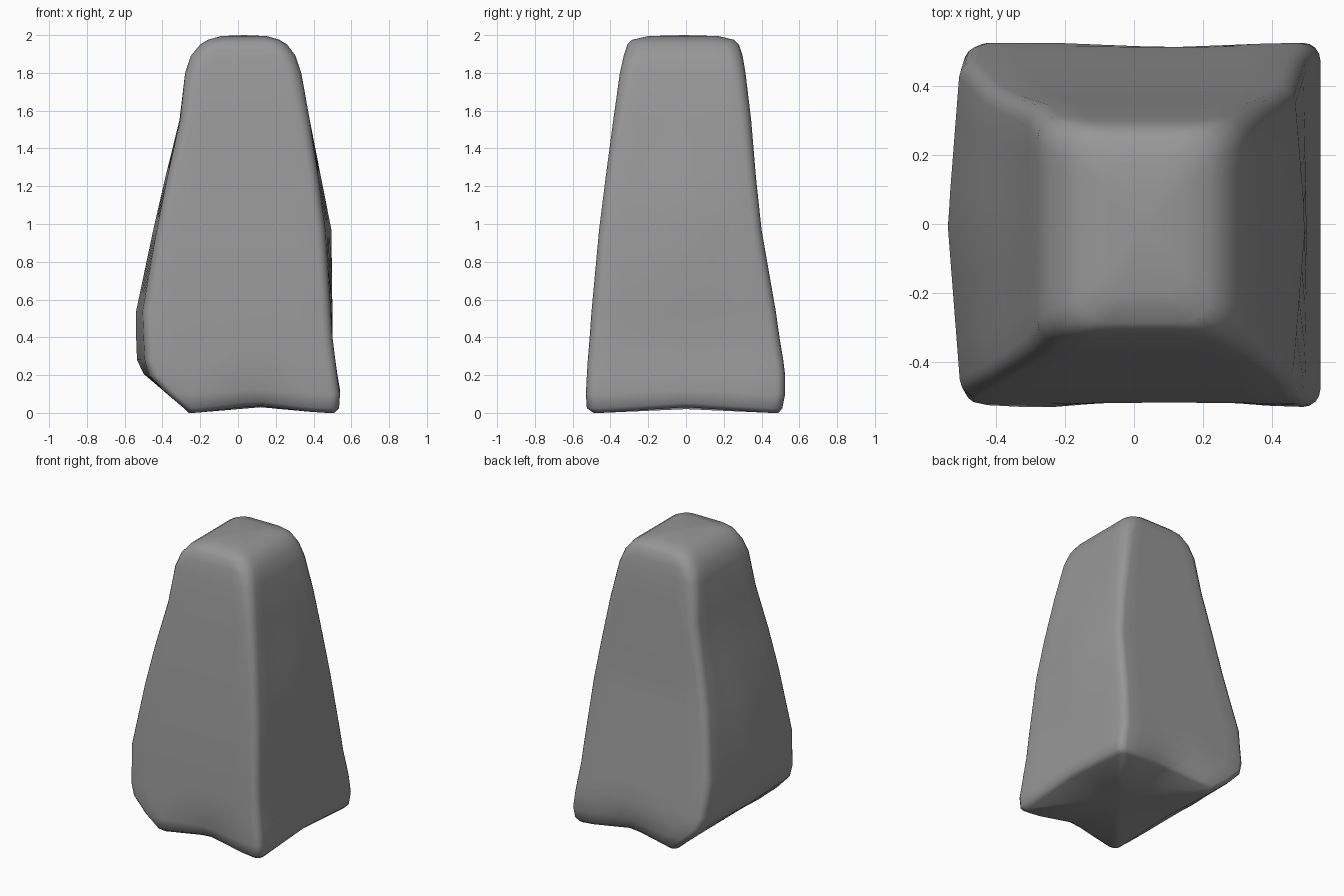
import bpy, bmesh, math

if "Cube" in bpy.data.objects:
    bpy.data.objects.remove(bpy.data.objects["Cube"])

# Outline levels: z, x min, x max, y min, y max, corner radius
LEVELS = [
    (0.00, -0.26, 0.51, -0.49, 0.49, 0.04),
    (0.025, -0.29, 0.535, -0.525, 0.51, 0.05),
    (0.10, -0.39, 0.54, -0.53, 0.525, 0.05),
    (0.20, -0.50, 0.525, -0.525, 0.525, 0.05),
    (0.28, -0.535, 0.515, -0.52, 0.515, 0.05),
    (0.40, -0.54, 0.50, -0.51, 0.495, 0.05),
    (0.54, -0.54, 0.50, -0.50, 0.475, 0.05),
    (0.97, -0.45, 0.497, -0.46, 0.40, 0.05),
    (1.25, -0.385, 0.44, -0.425, 0.37, 0.05),
    (1.55, -0.31, 0.38, -0.385, 0.345, 0.06),
    (1.80, -0.28, 0.335, -0.35, 0.315, 0.07),
    (1.89, -0.25, 0.305, -0.33, 0.30, 0.08),
    (1.95, -0.20, 0.26, -0.31, 0.28, 0.08),
    (1.975, -0.16, 0.22, -0.285, 0.255, 0.08),
    (1.995, -0.09, 0.15, -0.20, 0.17, 0.06),
]
ARC, SIDE = 4, 8


def bump(z, lo, mid, hi):
    """Triangular weight that peaks at mid."""
    if z <= lo or z >= hi:
        return 0.0
    return (z - lo) / (mid - lo) if z < mid else (hi - z) / (hi - mid)


def shape(x, y, z, x0, x1):
    """Bowed flanks, dented front and back feet, arched base edges."""
    v = min(1.0, abs(y) / 0.48)
    if x < 0:
        side = max(0.0, (x - 0.05) / (x0 - 0.05))
        x += 0.045 * bump(z, 0.0, 0.3, 1.7) * v * side
    else:
        side = max(0.0, (x - 0.05) / (x1 - 0.05))
        x -= 0.04 * bump(z, 0.4, 0.97, 1.5) * v * side
    low = max(0.0, 1 - z / 0.3)
    dent = max(0.0, 1 - abs(x - 0.1) / 0.33) * low
    face = min(1, abs(y) / 0.45)
    y -= math.copysign(0.04 * dent * face, y)
    z += 0.04 * dent
    if x > 0.1:
        z += 0.03 * low * max(0.0, 1 - abs(y) / 0.45) * min(1, (x - 0.1) / 0.3)
    elif x < -0.1:
        z += 0.02 * low * max(0.0, 1 - abs(y) / 0.45)
    return x, y, z


def ring(level):
    z, x0, x1, y0, y1, r = level
    corners = [(x1 - r, y0 + r, -90), (x1 - r, y1 - r, 0),
               (x0 + r, y1 - r, 90), (x0 + r, y0 + r, 180)]
    arcs = []
    for cx, cy, a in corners:
        arcs.append([(cx + r * math.cos(math.radians(a + 90 * i / ARC)),
                      cy + r * math.sin(math.radians(a + 90 * i / ARC)))
                     for i in range(ARC + 1)])
    pts = []
    for k, arc in enumerate(arcs):
        pts += arc
        p, q = arc[-1], arcs[(k + 1) % 4][0]
        for i in range(1, SIDE):
            t = i / SIDE
            pts.append((p[0] + (q[0] - p[0]) * t, p[1] + (q[1] - p[1]) * t))
    return [shape(x, y, z, x0, x1) for x, y in pts]


# Tapered stone block: loft the levels
bm = bmesh.new()
rings = [[bm.verts.new(p) for p in ring(lv)] for lv in LEVELS]
for a, b in zip(rings, rings[1:]):
    n = len(a)
    for i in range(n):
        j = (i + 1) % n
        bm.faces.new((a[i], a[j], b[j], b[i]))

# Close base and crown with fans
for loop, centre in ((rings[0], (0.12, 0, 0.03)), (rings[-1], (0.03, -0.01, 2.0))):
    c = bm.verts.new(centre)
    for i in range(len(loop)):
        bm.faces.new((loop[i], loop[(i + 1) % len(loop)], c))
bmesh.ops.recalc_face_normals(bm, faces=bm.faces)

mesh = bpy.data.meshes.new("stone_pillar")
bm.to_mesh(mesh)
bm.free()
obj = bpy.data.objects.new("stone_pillar", mesh)
bpy.context.collection.objects.link(obj)

# Dark grey stone
mat = bpy.data.materials.new("dark_stone")
mat.diffuse_color = (0.31, 0.31, 0.31, 1)
mat.use_nodes = True
mat.node_tree.nodes["Principled BSDF"].inputs["Base Color"].default_value = mat.diffuse_color
mesh.materials.append(mat)

bpy.context.view_layer.objects.active = obj
obj.select_set(True)
bpy.ops.object.shade_smooth()
